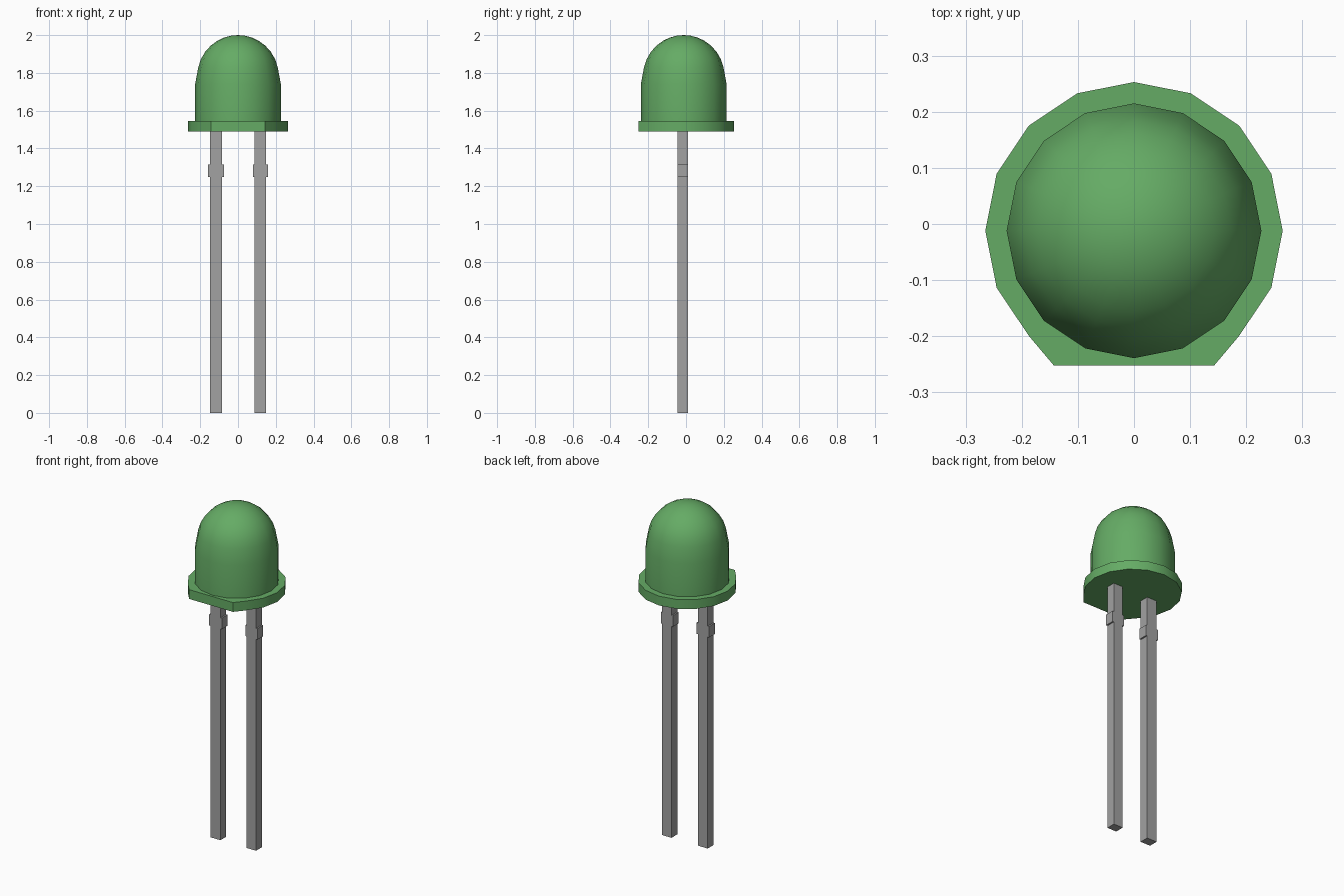
import bpy, bmesh, math

if "Cube" in bpy.data.objects:
    bpy.data.objects.remove(bpy.data.objects["Cube"])

CY = -0.012          # axis of the lens in y
SIDES = 16


def material(name, rgb):
    m = bpy.data.materials.new(name)
    m.diffuse_color = (*rgb, 1)
    m.use_nodes = True
    m.node_tree.nodes["Principled BSDF"].inputs["Base Color"].default_value = m.diffuse_color
    return m


GREEN = material("green_plastic", (0.13, 0.41, 0.13))
GREY = material("grey_metal", (0.36, 0.36, 0.36))


def finish(name, bm, mat, smooth=None):
    bmesh.ops.recalc_face_normals(bm, faces=bm.faces)
    me = bpy.data.meshes.new(name)
    bm.to_mesh(me)
    bm.free()
    me.materials.append(mat)
    ob = bpy.data.objects.new(name, me)
    bpy.context.collection.objects.link(ob)
    if smooth:
        bpy.ops.object.select_all(action='DESELECT')
        ob.select_set(True)
        bpy.context.view_layer.objects.active = ob
        bpy.ops.object.shade_smooth_by_angle(angle=math.radians(smooth))
    return ob


def circle(r):
    angles = [2 * math.pi * i / SIDES for i in range(SIDES)]
    return [(r * math.cos(a), CY + r * math.sin(a)) for a in angles]


def prism(bm, points, axis, lo, hi):
    """Extrude a closed outline along y or z."""
    place = (lambda p, h: (p[0], p[1], h)) if axis == 'z' else (lambda p, h: (p[0], h, p[1]))
    a = [bm.verts.new(place(p, lo)) for p in points]
    b = [bm.verts.new(place(p, hi)) for p in points]
    bm.faces.new(a)
    bm.faces.new(b)
    n = len(points)
    for i in range(n):
        bm.faces.new((a[i], a[(i + 1) % n], b[(i + 1) % n], b[i]))


# Lens: cylinder wall, slight taper, rounded dome
R, ZC = 0.215, 1.785
profile = [(0.227, 1.54), (0.227, 1.74)]
profile += [(R * math.cos(math.radians(t)), ZC + R * math.sin(math.radians(t)))
            for t in (12, 24, 36, 48, 60, 70, 80)]
bm = bmesh.new()
rings = [[bm.verts.new((x, y, z)) for x, y in circle(r)] for r, z in profile]
for lo, hi in zip(rings, rings[1:]):
    for i in range(SIDES):
        j = (i + 1) % SIDES
        bm.faces.new((lo[i], lo[j], hi[j], hi[i]))
tip = bm.verts.new((0, CY, 2.0))
for i in range(SIDES):
    bm.faces.new((rings[-1][i], rings[-1][(i + 1) % SIDES], tip))
finish("lens", bm, GREEN, 35)

# Flange: sixteen-sided rim with a flat at the front
rim = []
for x, y in circle(0.265):
    if y > -0.21:
        rim.append((x, y))
    elif abs(x) > 0.05:
        rim.append((math.copysign(0.143, x), -0.252))
bm = bmesh.new()
prism(bm, rim, 'z', 1.49, 1.545)
finish("flange", bm, GREEN, 30)

# Leads: flat pins with a wider stop below the flange
for name, x0, x1 in (("left_lead", -0.149, -0.084), ("right_lead", 0.088, 0.149)):
    w = 0.009
    outline = [(x0, 0), (x1, 0), (x1, 1.25), (x1 + w, 1.25), (x1 + w, 1.315), (x1, 1.315),
               (x1, 1.5), (x0, 1.5), (x0, 1.315), (x0 - w, 1.315), (x0 - w, 1.25), (x0, 1.25)]
    bm = bmesh.new()
    prism(bm, outline, 'y', -0.044, 0.01)
    finish(name, bm, GREY)
